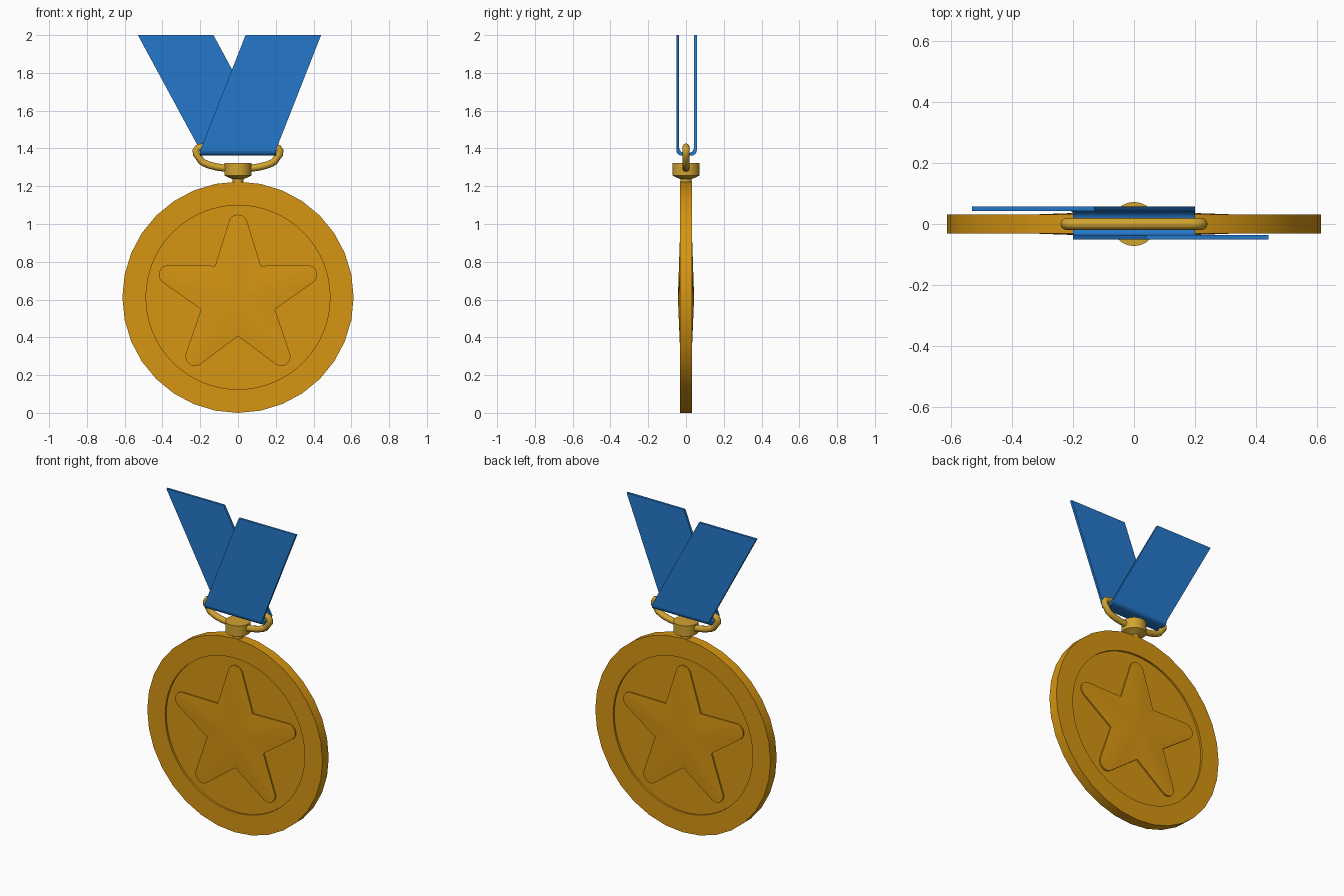
import bpy, bmesh, math
from math import sin, cos, pi
from mathutils import Vector

cube = bpy.data.objects.get("Cube")
if cube:
    bpy.data.objects.remove(cube, do_unlink=True)


def material(name, color):
    m = bpy.data.materials.new(name)
    m.use_nodes = True
    m.diffuse_color = (*color, 1)
    m.node_tree.nodes["Principled BSDF"].inputs["Base Color"].default_value = (*color, 1)
    return m


MEDAL_GOLD = material("medal gold", (0.67, 0.30, 0.006))
PALE_GOLD = material("pale gold", (0.64, 0.37, 0.03))
BLUE = material("ribbon blue", (0.018, 0.19, 0.60))


def finish(name, bm, mat, angle=30):
    bmesh.ops.recalc_face_normals(bm, faces=bm.faces)
    me = bpy.data.meshes.new(name)
    bm.to_mesh(me)
    bm.free()
    ob = bpy.data.objects.new(name, me)
    bpy.context.collection.objects.link(ob)
    me.materials.append(mat)
    bpy.ops.object.select_all(action='DESELECT')
    ob.select_set(True)
    bpy.context.view_layer.objects.active = ob
    bpy.ops.object.shade_smooth_by_angle(angle=math.radians(angle))
    return ob


def skin(bm, loops, closed=False):
    """Join equal closed loops of points with quads; cap the ends unless closed."""
    rings = [[bm.verts.new(p) for p in loop] for loop in loops]
    n = len(rings[0])
    pairs = list(zip(rings, rings[1:] + rings[:1])) if closed else list(zip(rings, rings[1:]))
    for a, b in pairs:
        for i in range(n):
            j = (i + 1) % n
            bm.faces.new((a[i], a[j], b[j], b[i]))
    if not closed:
        bm.faces.new(rings[0])
        bm.faces.new(rings[-1])


# Medal disc: faceted rim, round recess on both sides
CZ, R, SEG = 0.612, 0.612, 64


def circle(r, y, faceted=False):
    pts = []
    for i in range(SEG):
        a = 2 * pi * i / SEG
        k = r * (cos(2 * pi / SEG) if faceted and i % 2 else 1)
        pts.append((k * sin(a), y, CZ + k * cos(a)))
    return pts


bm = bmesh.new()
skin(bm, [circle(0.487, -0.019), circle(0.487, -0.031), circle(R, -0.031, True),
          circle(R, 0.031, True), circle(0.487, 0.031), circle(0.487, 0.019)])
finish("medal_disc", bm, MEDAL_GOLD)


# Raised stars with rounded tips, one on each side
def star_outline():
    pts, tip_r, tip_c, valley = [], 0.05, 0.388, 0.206
    for k in range(5):
        a = 2 * pi * k / 5
        out, side = Vector((sin(a), cos(a))), Vector((cos(a), -sin(a)))
        for i in range(9):
            t = math.radians(-75 + 150 * i / 8)
            pts.append(out * (tip_c + tip_r * cos(t)) + side * tip_r * sin(t))
        b = a + pi / 5
        pts.append(Vector((sin(b), cos(b))) * valley)
    return pts


for side, label in ((-1, "front"), (1, "back")):
    bm = bmesh.new()
    outline = star_outline()
    base = [bm.verts.new((p.x, side * 0.017, CZ + p.y)) for p in outline]
    edge = [bm.verts.new((p.x, side * 0.028, CZ + p.y)) for p in outline]
    peak = bm.verts.new((0, side * 0.043, CZ))
    for i in range(len(base)):
        j = (i + 1) % len(base)
        bm.faces.new((base[i], base[j], edge[j], edge[i]))
        bm.faces.new((edge[i], edge[j], peak))
    finish(label + "_star", bm, MEDAL_GOLD)

# Swivel hub: cap, tapered underside and neck
bm = bmesh.new()
skin(bm, [[(r * cos(2 * pi * i / 32), r * sin(2 * pi * i / 32), z) for i in range(32)]
          for r, z in ((0.03, 1.205), (0.03, 1.237), (0.072, 1.257), (0.072, 1.324))])
finish("swivel_hub", bm, PALE_GOLD)

# Hanger ring: straight bar, tight ends and a sagging lower arc
half = [(0.195, 1.407), (0.213, 1.402), (0.222, 1.388), (0.221, 1.370), (0.208, 1.354)]
half += [(0.208 * cos(t), 1.354 - 0.062 * sin(t)) for t in (pi * i / 16 for i in range(2, 8))]
path = half + [(0, 1.292)] + [(-x, z) for x, z in reversed(half)]
bm = bmesh.new()
loops = []
for i, (x, z) in enumerate(path):
    p, q = path[i - 1], path[(i + 1) % len(path)]
    tangent = Vector((q[0] - p[0], 0, q[1] - p[1])).normalized()
    normal = Vector((-tangent.z, 0, tangent.x))
    loops.append([Vector((x, 0, z)) + 0.019 * (normal * cos(a) + Vector((0, sin(a), 0)))
                  for a in (2 * pi * k / 12 for k in range(12))])
skin(bm, loops, closed=True)
finish("hanger_ring", bm, PALE_GOLD, 50)

# Ribbon: folded under the bar, the front tail leaning one way and the back the other
W, Y0, FOLD, TOP = 0.2, 0.003, 1.39, 2.0


def u_profile(half_width, bottom):
    r = 0.028
    pts = [(-half_width, TOP), (-half_width, FOLD)]
    for s in (-1, 1):
        for i in range(5):
            t = pi / 2 * (i / 4 if s < 0 else 1 - i / 4)
            pts.append((s * (half_width - r + r * cos(t)), bottom + r - r * sin(t)))
    return pts + [(half_width, FOLD), (half_width, TOP)]


def lean(y, z):
    return max(0, z - FOLD) / (TOP - FOLD) * (0.24 if y < 0 else -0.33)


bm = bmesh.new()
outer, inner = u_profile(0.054, 1.362), u_profile(0.039, 1.376)
sections = [[(x + lean(y, z), y + Y0, z)
             for x, (y, z) in ((-W, o), (W, o), (W, i), (-W, i))]
            for o, i in zip(outer, inner)]
skin(bm, sections)
finish("ribbon", bm, BLUE)
